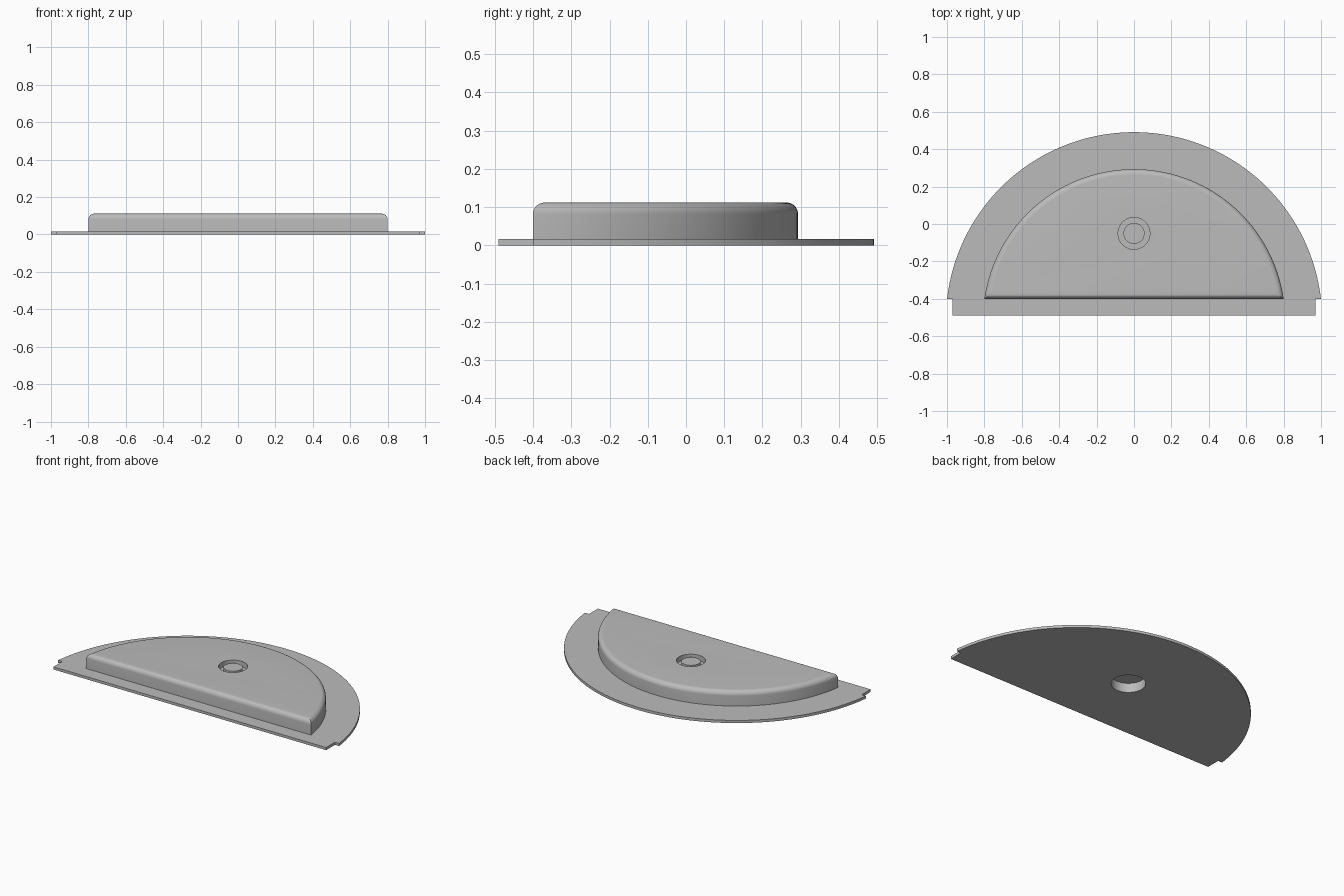
import bpy
import bmesh
from math import asin, cos, sin, pi, radians

FRONT_Y, ARC_Y = -0.4, -0.515      # straight front edge, centre of both arcs
TOP, FILLET = 0.112, 0.03
HOLE_Y = -0.05

if "Cube" in bpy.data.objects:
    bpy.data.objects.remove(bpy.data.objects["Cube"])

grey = bpy.data.materials.new("plain grey")
grey.use_nodes = True
colour = (0.5, 0.5, 0.5, 1)
grey.diffuse_color = colour
grey.node_tree.nodes["Principled BSDF"].inputs["Base Color"].default_value = colour


def segment(radius, front, steps=96):
    """Outline of a circle cut off by a straight front edge."""
    start = asin((front - ARC_Y) / radius)
    angles = [start + (pi - 2 * start) * i / steps for i in range(steps + 1)]
    return [(radius * cos(a), ARC_Y + radius * sin(a)) for a in angles]


def loft(name, layers):
    """Solid through stacked outlines, given as (outline, height)."""
    bm = bmesh.new()
    rings = [[bm.verts.new((x, y, z)) for x, y in pts] for pts, z in layers]
    for low, high in zip(rings, rings[1:]):
        for i in range(len(low)):
            j = (i + 1) % len(low)
            bm.faces.new((low[i], low[j], high[j], high[i]))
    bm.faces.new(rings[0][::-1])
    bm.faces.new(rings[-1])
    bmesh.ops.recalc_face_normals(bm, faces=bm.faces)
    mesh = bpy.data.meshes.new(name)
    bm.to_mesh(mesh)
    bm.free()
    mesh.materials.append(grey)
    obj = bpy.data.objects.new(name, mesh)
    bpy.context.collection.objects.link(obj)
    return obj


def disc(name, radius, low, high, steps=64):
    pts = [(radius * cos(2 * pi * i / steps), HOLE_Y + radius * sin(2 * pi * i / steps))
           for i in range(steps)]
    return loft(name, [(pts, low), (pts, high)])


def combine(target, tool, operation):
    mod = target.modifiers.new(operation.lower(), 'BOOLEAN')
    mod.operation, mod.object, mod.solver = operation, tool, 'EXACT'
    bpy.context.view_layer.objects.active = target
    bpy.ops.object.modifier_apply(modifier=mod.name)
    bpy.data.objects.remove(tool)


# Thin flange: wide arc stepping in to a narrower front lip
arc = segment(1.006, FRONT_Y)
lip = [(-0.97, FRONT_Y), (-0.97, -0.49), (0.97, -0.49), (0.97, FRONT_Y)]
outline = arc + lip
cover = loft("cover", [(outline, 0), (outline, 0.017)])

# Raised body with a rounded top edge
layers = [(segment(0.808, FRONT_Y), 0.008)]
for i in range(9):
    t = pi / 2 * i / 8
    inset = FILLET * (1 - cos(t))
    layers.append((segment(0.808 - inset, FRONT_Y + inset), TOP - FILLET + FILLET * sin(t)))
combine(cover, loft("raised_body", layers), 'UNION')

# Blind bore underneath, and a recess on top around a central boss
combine(cover, disc("lower_bore", 0.1, -0.1, 0.06), 'DIFFERENCE')
combine(cover, disc("upper_recess", 0.085, 0.078, 0.2), 'DIFFERENCE')
boss = disc("centre_boss", 0.056, 0.07, 0.106)

for obj in (cover, boss):
    bpy.ops.object.select_all(action='DESELECT')
    obj.select_set(True)
    bpy.context.view_layer.objects.active = obj
    bpy.ops.object.shade_smooth_by_angle(angle=radians(30))
